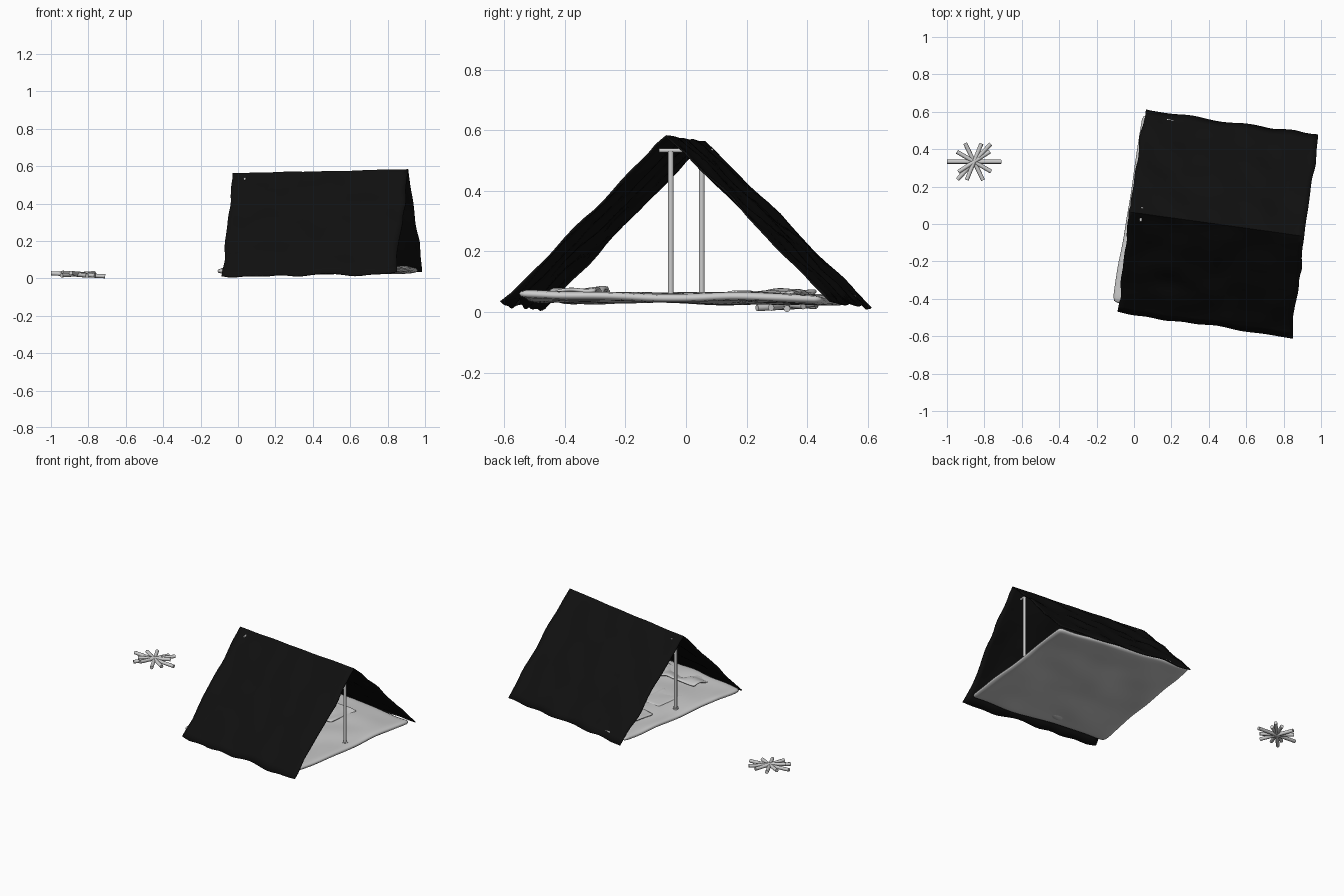
import bpy, bmesh, math, random
from mathutils import Vector, noise

if "Cube" in bpy.data.objects:
    bpy.data.objects.remove(bpy.data.objects["Cube"])

random.seed(4)


def finish(name, bm, mat=None, thickness=0.0, offset=0.0, subsurf=0, angle=35):
    bmesh.ops.recalc_face_normals(bm, faces=bm.faces)
    me = bpy.data.meshes.new(name)
    bm.to_mesh(me)
    bm.free()
    ob = bpy.data.objects.new(name, me)
    bpy.context.collection.objects.link(ob)
    if mat:
        me.materials.append(mat)
    if thickness:
        m = ob.modifiers.new("Thickness", 'SOLIDIFY')
        m.thickness, m.offset = thickness, offset
    if subsurf:
        m = ob.modifiers.new("Smooth", 'SUBSURF')
        m.levels = m.render_levels = subsurf
    bpy.ops.object.select_all(action='DESELECT')
    bpy.context.view_layer.objects.active = ob
    ob.select_set(True)
    bpy.ops.object.shade_smooth_by_angle(angle=math.radians(angle))
    return ob


def sheet(rows, nu, nv, amount, scale, seed=0.0, still_row=None):
    """Cloth stretched between straight rows of (start, end) points, gently crumpled."""
    bm = bmesh.new()
    grid = []
    for r in range(len(rows) - 1):
        for j in range(nv + (r == len(rows) - 2)):
            t = j / nv
            a = Vector(rows[r][0]).lerp(Vector(rows[r + 1][0]), t)
            b = Vector(rows[r][1]).lerp(Vector(rows[r + 1][1]), t)
            line = []
            for i in range(nu + 1):
                p = a.lerp(b, i / nu)
                k = 0.15 if still_row == r and j == 0 else 1.0
                n = noise.noise_vector(p * scale + Vector((seed, 0, 0)))
                p += Vector((n.x * 0.7, n.y * 0.7, n.z)) * amount * k
                line.append(bm.verts.new(p))
            grid.append(line)
    for l0, l1 in zip(grid, grid[1:]):
        for i in range(nu):
            bm.faces.new((l0[i], l0[i + 1], l1[i + 1], l1[i]))
    return bm


def rod(bm, a, b, radius, sides=12):
    a, b = Vector(a), Vector(b)
    d = b - a
    rot = d.to_track_quat('Z', 'Y').to_matrix().to_4x4()
    rot.translation = (a + b) / 2
    bmesh.ops.create_cone(bm, cap_ends=True, segments=sides, radius1=radius,
                          radius2=radius, depth=d.length, matrix=rot)


black = bpy.data.materials.new("black_canvas")
black.diffuse_color = (0.005, 0.005, 0.005, 1)
black.use_nodes = True
black.node_tree.nodes["Principled BSDF"].inputs["Base Color"].default_value = black.diffuse_color

# Tent cover: two slopes folded over the ridge
finish("tent_cover", sheet(
    [((-0.085, -0.47, 0.012), (0.845, -0.605, 0.028)),
     ((-0.03, 0.065, 0.56), (0.91, -0.065, 0.58)),
     ((0.06, 0.61, 0.014), (0.99, 0.48, 0.036))],
    30, 18, 0.018, 7.0, still_row=1), black, thickness=0.006)

# Padded ground mat
finish("ground_mat", sheet(
    [((-0.115, -0.42, 0.042), (0.83, -0.56, 0.054)),
     ((0.04, 0.59, 0.042), (0.965, 0.45, 0.046))],
    20, 20, 0.014, 5.0, seed=3.0), thickness=0.028, subsurf=1)

# Crumpled bedding lying on the mat
finish("blanket_front", sheet(
    [((0.08, -0.41, 0.062), (0.62, -0.46, 0.064)),
     ((0.12, -0.25, 0.062), (0.65, -0.29, 0.064))],
    24, 10, 0.03, 9.0, seed=8.0), thickness=0.014, subsurf=1)
finish("blanket_back", sheet(
    [((0.10, 0.20, 0.060), (0.60, 0.13, 0.060)),
     ((0.14, 0.43, 0.064), (0.63, 0.36, 0.064))],
    24, 10, 0.02, 8.0, seed=14.0), thickness=0.014, subsurf=1)
finish("folded_pad", sheet(
    [((0.10, -0.12, 0.058), (0.26, -0.14, 0.058)),
     ((0.13, 0.10, 0.058), (0.29, 0.08, 0.058))],
    8, 8, 0.006, 8.0, seed=20.0), thickness=0.012, subsurf=1)

# Tent poles with short crossbars under the ridge
for name, x, y in (("left_pole", 0.04, 0.052), ("right_pole", 0.83, -0.05)):
    bm = bmesh.new()
    rod(bm, (x, y, 0.05), (x, y, 0.53), 0.0095, 16)
    rod(bm, (x, y, 0.052), (x, y, 0.062), 0.018, 16)
    rod(bm, (x - 0.005, y - 0.038, 0.533), (x + 0.005, y + 0.038, 0.533), 0.007)
    finish(name, bm)

# Campfire: crossed logs in a star, each slightly tilted
centre = Vector((-0.855, 0.333, 0.022))
for i, (deg, length, tilt) in enumerate(
        ((0, 0.29, -0.008), (47, 0.26, 0.006), (68, 0.21, -0.004),
         (116, 0.22, 0.005), (150, 0.21, 0.007), (33, 0.20, -0.005))):
    a = math.radians(deg)
    half = Vector((math.cos(a), math.sin(a), 0)) * length / 2 + Vector((0, 0, tilt))
    bm = bmesh.new()
    lift = Vector((0, 0, (i % 3 - 1) * 0.003))
    rod(bm, centre - half + lift, centre + half + lift, 0.011)
    finish(f"campfire_log_{i + 1}", bm)
